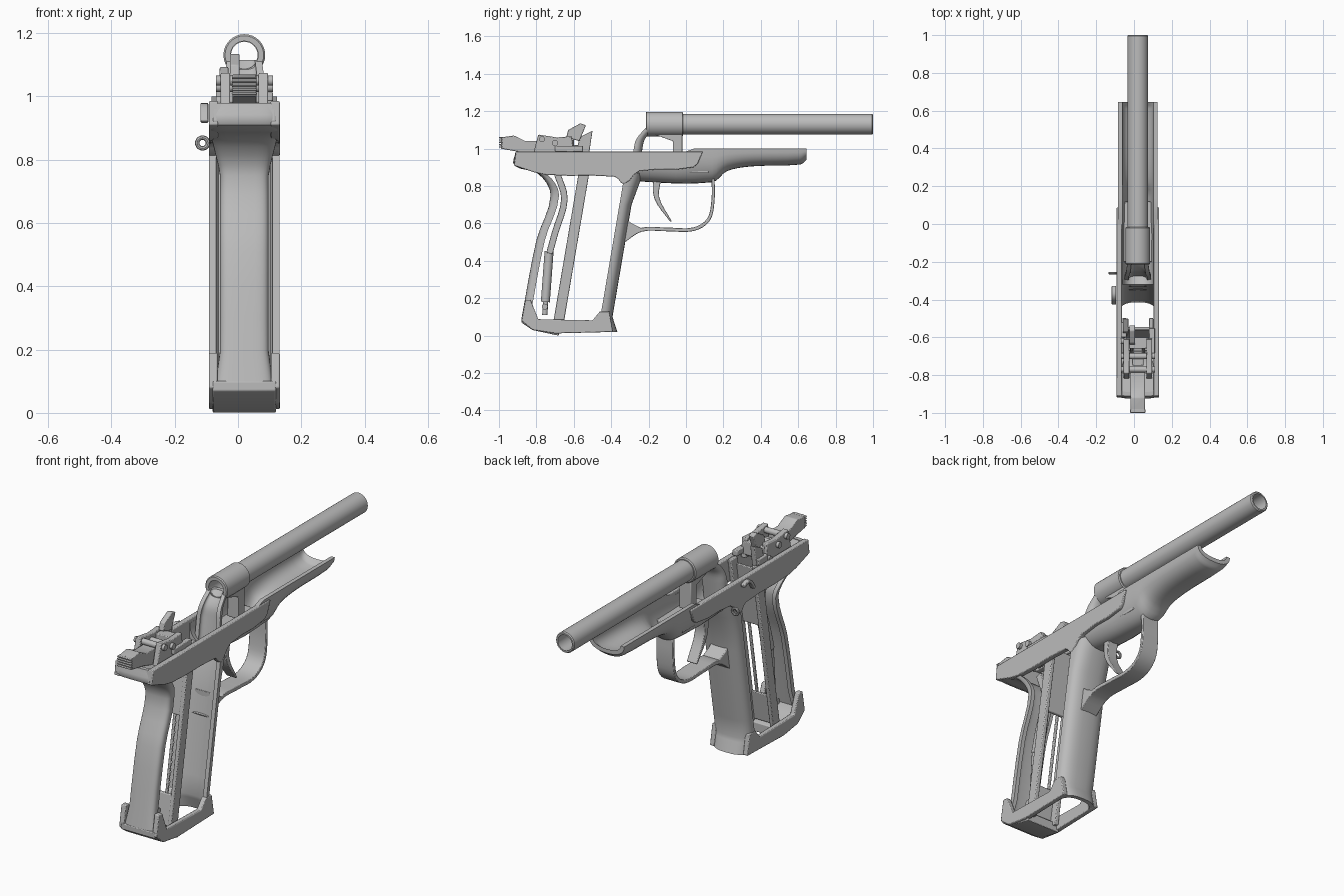
import bpy, bmesh, math
from mathutils import Vector
from mathutils.geometry import interpolate_bezier

if "Cube" in bpy.data.objects:
    bpy.data.objects.remove(bpy.data.objects["Cube"])

CENTRE = .02       # x of the frame's centre plane
HALF = .112        # half width of the frame
TOP = .985         # height of the rails
SLOPE = .17        # lean of the grip
WALL = .022        # shell thickness
AXIS = 1.131       # height of the barrel axis

grey = (.5, .5, .5, 1)
steel = bpy.data.materials.new("grey steel")
steel.use_nodes = True
steel.diffuse_color = grey
steel.node_tree.nodes["Principled BSDF"].inputs["Base Color"].default_value = grey


def dress(ob):
    """Give the part its material and smooth shading with sharp edges."""
    ob.data.materials.append(steel)
    bpy.ops.object.select_all(action="DESELECT")
    ob.select_set(True)
    bpy.context.view_layer.objects.active = ob
    bpy.ops.object.shade_smooth_by_angle(angle=math.radians(35))


def loft(name, rings, bevel=0, wrap=False):
    """Skin closed rings; cap the ends, or join the last ring to the first."""
    bm = bmesh.new()
    loops = [[bm.verts.new(point) for point in ring] for ring in rings]
    pairs = list(zip(loops, loops[1:]))
    if wrap:
        pairs.append((loops[-1], loops[0]))
    else:
        bm.faces.new(loops[0])
        bm.faces.new(loops[-1])
    for a, b in pairs:
        for i in range(len(a)):
            bm.faces.new((a[i - 1], a[i], b[i], b[i - 1]))
    bmesh.ops.recalc_face_normals(bm, faces=bm.faces)
    mesh = bpy.data.meshes.new(name)
    bm.to_mesh(mesh)
    bm.free()
    ob = bpy.data.objects.new(name, mesh)
    bpy.context.collection.objects.link(ob)
    if bevel:
        mod = ob.modifiers.new("soft edge", "BEVEL")
        mod.width, mod.segments, mod.limit_method = bevel, 2, "ANGLE"
    dress(ob)


def smooth(points, steps=5):
    """Round curve through a few (y, z) points."""
    path = [Vector(p).to_3d() for p in points]
    last = len(path) - 1
    aim = [(path[min(i + 1, last)] - path[max(i - 1, 0)]).normalized() for i in range(last + 1)]
    curve = [path[0].xy]
    for i in range(last):
        a, b = path[i], path[i + 1]
        reach = (b - a).length / 3
        part = interpolate_bezier(a, a + aim[i] * reach, b - aim[i + 1] * reach, b, steps)
        curve += [p.xy for p in part[1:]]
    return curve


def plate(name, profile, left, right, bevel=.004):
    """Extrude a (y, z) profile across x, measured from the centre plane."""
    loft(name, [[(CENTRE + x, y, z) for y, z in profile] for x in (left, right)], bevel)


def pair(name, profile, inner, outer):
    for side, sign in (("left", 1), ("right", -1)):
        plate(f"{name}_{side}", profile, sign * inner, sign * outer)


def box(name, left, right, back, front, low, high):
    plate(name, [(back, low), (front, low), (front, high), (back, high)], left, right)


def band(name, points, start, end, half, centre=CENTRE):
    """Strip along a smooth path, tapering from start to end thickness."""
    path = smooth(points)
    last = len(path) - 1
    rings = []
    for i, p in enumerate(path):
        along = (path[min(i + 1, last)] - path[max(i - 1, 0)]).normalized()
        side = Vector((-along.y, along.x)) * (start + (end - start) * i / last) / 2
        a, b = p + side, p - side
        left, right = centre + half, centre - half
        rings.append([(left, *a), (right, *a), (right, *b), (left, *b)])
    loft(name, rings, .003)


def trough(name, rows, upright, power=.75, steps=16):
    """U-shaped shell; rows hold position, open edge, closed tip, half width."""
    rings = []
    for place, edge, tip, half in rows:
        ring = []
        for inset, order in ((0, range(steps + 1)), (WALL, range(steps, -1, -1))):
            depth = tip - edge - math.copysign(inset, tip - edge)
            for k in order:
                c, s = math.cos(math.pi * k / steps), math.sin(math.pi * k / steps)
                x = CENTRE + (half - inset) * math.copysign(abs(c) ** power, c)
                out = edge + depth * max(s, 0) ** power
                ring.append((x, out, place) if upright else (x, place, out))
        rings.append(ring)
    loft(name, rings)


def lathe(name, profile, start, direction, sides=32):
    """Revolve a closed (radius, distance) profile round a direction."""
    turn = Vector((0, 0, 1)).rotation_difference(direction)
    rings = []
    for k in range(sides):
        a = math.tau * k / sides
        rings.append([Vector(start) + turn @ Vector((r * math.cos(a), r * math.sin(a), d)) for r, d in profile])
    loft(name, rings, wrap=True)


def tube(name, back, front, radius, bore, lip=.005):
    length = front - back
    profile = [(bore, 0), (radius - lip, 0), (radius, lip), (radius, length - lip), (radius - lip, length), (bore, length)]
    lathe(name, profile, (CENTRE, back, AXIS), Vector((0, 1, 0)))


def rod(name, start, end, radius):
    along = Vector(end) - Vector(start)
    core, length = radius / 50, along.length
    lathe(name, [(core, 0), (radius, 0), (radius, length), (core, length)], start, along, 16)


def pin(name, y, z, half, radius=.016):
    rod(name, (CENTRE - half, y, z), (CENTRE + half, y, z), radius)


def lean(foot, z):
    """Forward position on a line that follows the slope of the grip."""
    return foot + SLOPE * z


def leaning(back, front, low, high):
    return [(lean(back, low), low), (lean(front, low), low), (lean(front, high), high), (lean(back, high), high)]


# Barrel, chamber, feed ramp and lug
tube("barrel", -.05, 1, .055, .042)
tube("chamber", -.215, -.015, .066, .044)
ramp = smooth([(-.26, .8), (-.235, TOP), (-.22, 1.05), (-.165, 1.115)])
trough("feed_ramp", [(z, y - .046, y, .07 - max(z - 1, 0) / 8) for y, z in ramp], True)
plate("barrel_lug", [(-.02, 1.09), (-.02, .92), (-.07, .92), (-.07, 1.04), (-.18, 1.08)], -.035, .035)

# Flat rails and the solid tang between them
rail_edge = smooth([(-.92, .91), (-.75, .86), (-.38, .85), (-.33, .81), (-.25, .88), (.04, .9), (.09, TOP)], 4)
pair("frame_rail", [(-.91, TOP)] + rail_edge, .083, HALF)
plate("tang", [(-.91, .98), (-.92, .92), (-.8, .88), (-.79, .96)], -.1, .1)

# Front trough, deep over the trigger and shallow under the barrel
belly = smooth([(-.32, .85), (-.25, .825), (.14, .82), (.22, .88), (.35, .905), (.61, .915), (.645, .94)])
trough("dust_cover", [(y, TOP + min(max(y, -.02), .015), z, .104) for y, z in belly], False, .85)
box("rail_floor", -.085, .085, -.2, .12, .87, .9)

# Front strap: flared at the foot, swelling into the rails
rows = []
for z in [.02, .05, .08] + [k / 10 for k in range(1, 9)] + [.84, .87]:
    depth = .065 + max(.1 - z, 0) / 2 + max(z - .7, 0) / 5
    rows.append((z, lean(-.475, z), lean(-.475, z) + depth, HALF - .001))
trough("front_strap", rows, True)

# Back strap: waisted under the tang
spine = smooth([(-.88, .09), (-.8, .51), (-.724, .75), (-.79, .865), (-.918, .91), (-.912, .98)])
trough("back_strap", [(z, y + .045, y, min(.077 + max(z - .76, .15 - z, 0) / 4, HALF)) for y, z in spine], True, .5)

# Foot of the grip: open in front, solid heel behind
pair("foot_bar", [(-.88, .08), (-.82, .03), (-.7, .012), (-.39, .02), (-.41, .13), (-.46, .13), (-.5, .082),
                  (-.79, .088), (-.83, .19), (-.86, .19)], .085, HALF)
plate("heel", [(-.88, .1), (-.88, .07), (-.82, .03), (-.68, 0), (-.68, .05), (-.8, .08), (-.84, .1)], -.1, .1)

# Sloping channel inside the grip, with a slotted back
pair("well_wall", leaning(-.722, -.665, .03, TOP), .06, .082)
plate("well_back_upper", leaning(-.722, -.705, .62, .95), -.065, .065)
plate("well_back_lower", leaning(-.722, -.705, .06, .22), -.065, .065)
pair("well_back_rib", leaning(-.722, -.71, .22, .62), .025, .04)

# Spring strut behind the channel
band("spring_strut", [(-.69, .87), (-.65, .73), (-.7, .55), (-.73, .44)], .035, .035, .025)
rod("spring_sleeve", (CENTRE, -.732, .45), (CENTRE, -.752, .18), .024)
rod("spring_tip", (CENTRE, -.75, .19), (CENTRE, -.755, .11), .014)
pin("spring_pin", -.755, .155, .04)

# Trigger and its guard
guard = [(-.345, .5), (-.24, .566), (-.1, .568), (.04, .569), (.12, .62), (.144, .72), (.145, .85)]
band("trigger_guard", guard, .022, .016, .05)
plate("guard_root", [(-.33, .63), (-.29, .6), (-.23, .57), (-.27, .55), (-.33, .5)], -.05, .05)
band("trigger", [(-.15, .87), (-.157, .74), (-.08, .61)], .048, .008, .03)

# Hammer with a ribbed thumb piece
plate("hammer", [(-.99, 1.06), (-.92, 1.07), (-.86, 1.04), (-.78, 1.04), (-.78, .95), (-.88, .98), (-.99, 1)], -.038, .038)
for rib in range(5):
    low = 1.005 + rib / 80
    box("hammer_rib", -.04, .04, -1, -.98, low, low + .007)

# Lockwork housing above the rails
pair("lock_cheek", [(-.82, .96), (-.79, 1.075), (-.69, 1.06), (-.61, 1.066), (-.6, .96)], .045, .075)
box("lock_bridge", -.06, .06, -.66, -.6, .98, 1.05)
box("sear", -.03, .03, -.75, -.69, .95, 1.03)
for y, z in ((-.77, 1.05), (-.7, 1.03), (-.62, TOP)):
    pin("lock_pin", y, z, .09)
plate("ejector", [(-.59, .96), (-.57, 1.06), (-.5, 1.095), (-.52, .96)], -.078, -.05)
plate("release_lever", [(-.64, 1.06), (-.63, 1.1), (-.565, 1.135), (-.535, 1.125), (-.57, 1.04)], -.045, -.015)
box("lever_bar", -.09, -.06, -.6, -.52, TOP, 1.02)
box("side_bar", .06, .09, -.7, -.55, TOP, 1.015)

# Small fittings on the right side
band("side_catch", [(-.42, .92), (-.38, .97), (-.33, .96)], .016, .016, .012, -.106)
bpy.ops.mesh.primitive_torus_add(major_radius=.017, minor_radius=.007, major_segments=20, minor_segments=8,
                                 location=(-.112, -.26, .853), rotation=(math.pi / 2, 0, 0))
bpy.context.object.name = "lanyard_ring"
dress(bpy.context.object)
